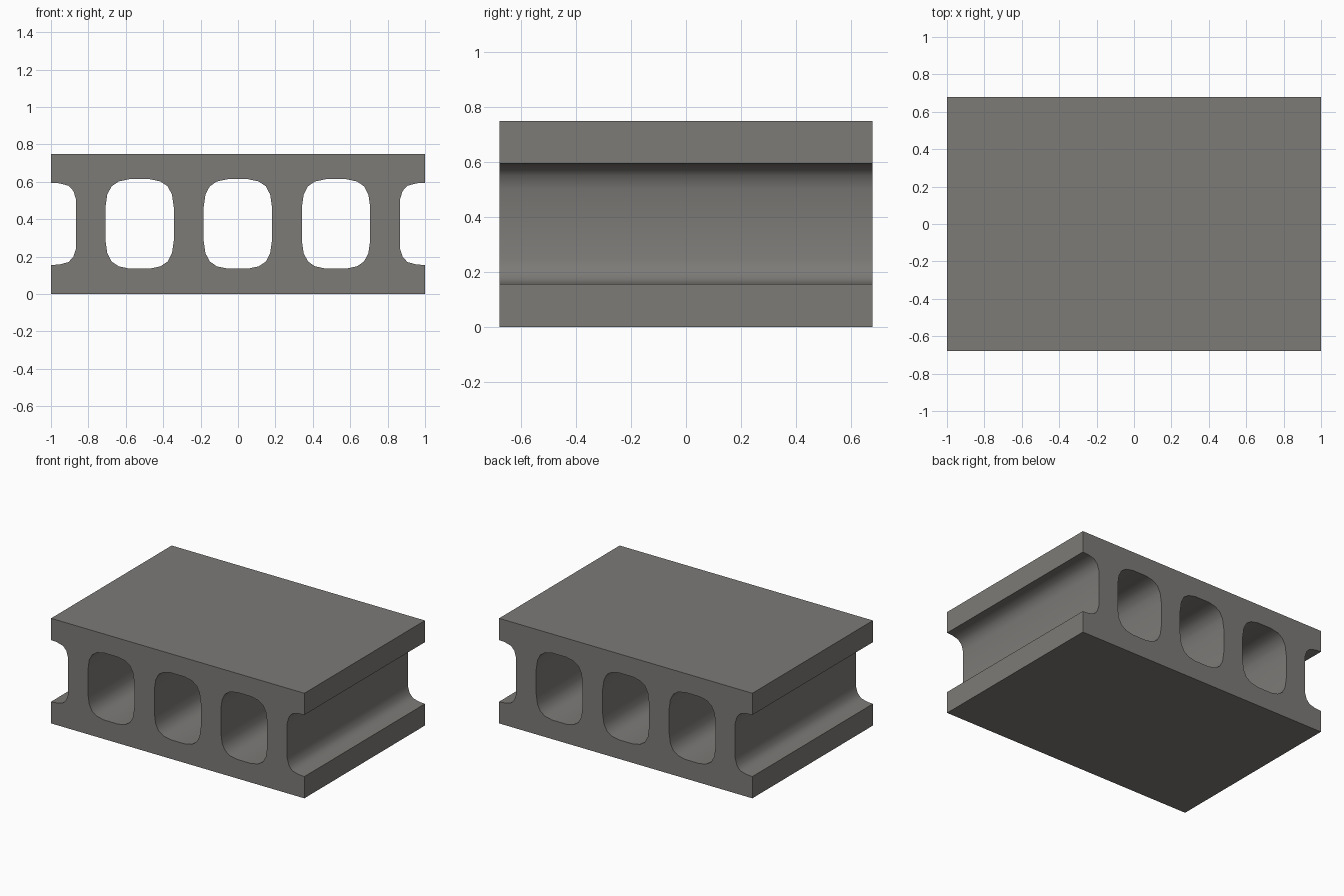
import bpy, bmesh, math
from mathutils import Matrix

if "Cube" in bpy.data.objects:
    bpy.data.objects.remove(bpy.data.objects["Cube"])

HALF_W, HALF_D, HEIGHT = 1.0, 0.68, 0.75
MID_Z = HEIGHT / 2

mat = bpy.data.materials.new("concrete grey")
mat.diffuse_color = (0.205, 0.197, 0.186, 1)
mat.use_nodes = True
mat.node_tree.nodes["Principled BSDF"].inputs["Base Color"].default_value = mat.diffuse_color


def mirrored_loop(quarter):
    """Mirror an upper-right quarter (top to side) into a closed loop."""
    right = quarter + [(x, -z) for x, z in reversed(quarter)]
    return right + [(-x, z) for x, z in reversed(right)]


# Rounded core hole, and outer outline with a half-core groove on each side
hole = [(0.055, 0.239), (0.112, 0.227), (0.15, 0.201), (0.173, 0.157), (0.183, 0.087)]
outline = [(HALF_W, MID_Z), (HALF_W, 0.22), (0.954, 0.217), (0.906, 0.204),
           (0.88, 0.176), (0.865, 0.128)]

loops = [mirrored_loop(outline)]
for cx in (-0.526, -0.001, 0.524):
    loops.append([(x + cx, z) for x, z in mirrored_loop(hole)])

# Filled profile extruded along the depth
curve = bpy.data.curves.new("hollow_core_slab", 'CURVE')
curve.dimensions = '2D'
curve.fill_mode = 'BOTH'
curve.extrude = HALF_D
for pts in loops:
    spline = curve.splines.new('POLY')
    spline.points.add(len(pts) - 1)
    for p, (x, z) in zip(spline.points, pts):
        p.co = (x, z, 0, 1)
    spline.use_cyclic_u = True

slab = bpy.data.objects.new("hollow_core_slab", curve)
bpy.context.collection.objects.link(slab)
bpy.context.view_layer.objects.active = slab
slab.select_set(True)
bpy.ops.object.convert(target='MESH')
slab = bpy.context.object

# Stand the profile upright, weld caps to sides
mesh = slab.data
mesh.transform(Matrix.Translation((0, 0, MID_Z)) @ Matrix.Rotation(math.pi / 2, 4, 'X'))
bm = bmesh.new()
bm.from_mesh(mesh)
bmesh.ops.remove_doubles(bm, verts=bm.verts, dist=0.0005)
bmesh.ops.recalc_face_normals(bm, faces=bm.faces)
bm.to_mesh(mesh)
bm.free()
mesh.materials.clear()
mesh.materials.append(mat)
bpy.ops.object.shade_smooth_by_angle(angle=math.radians(40))
